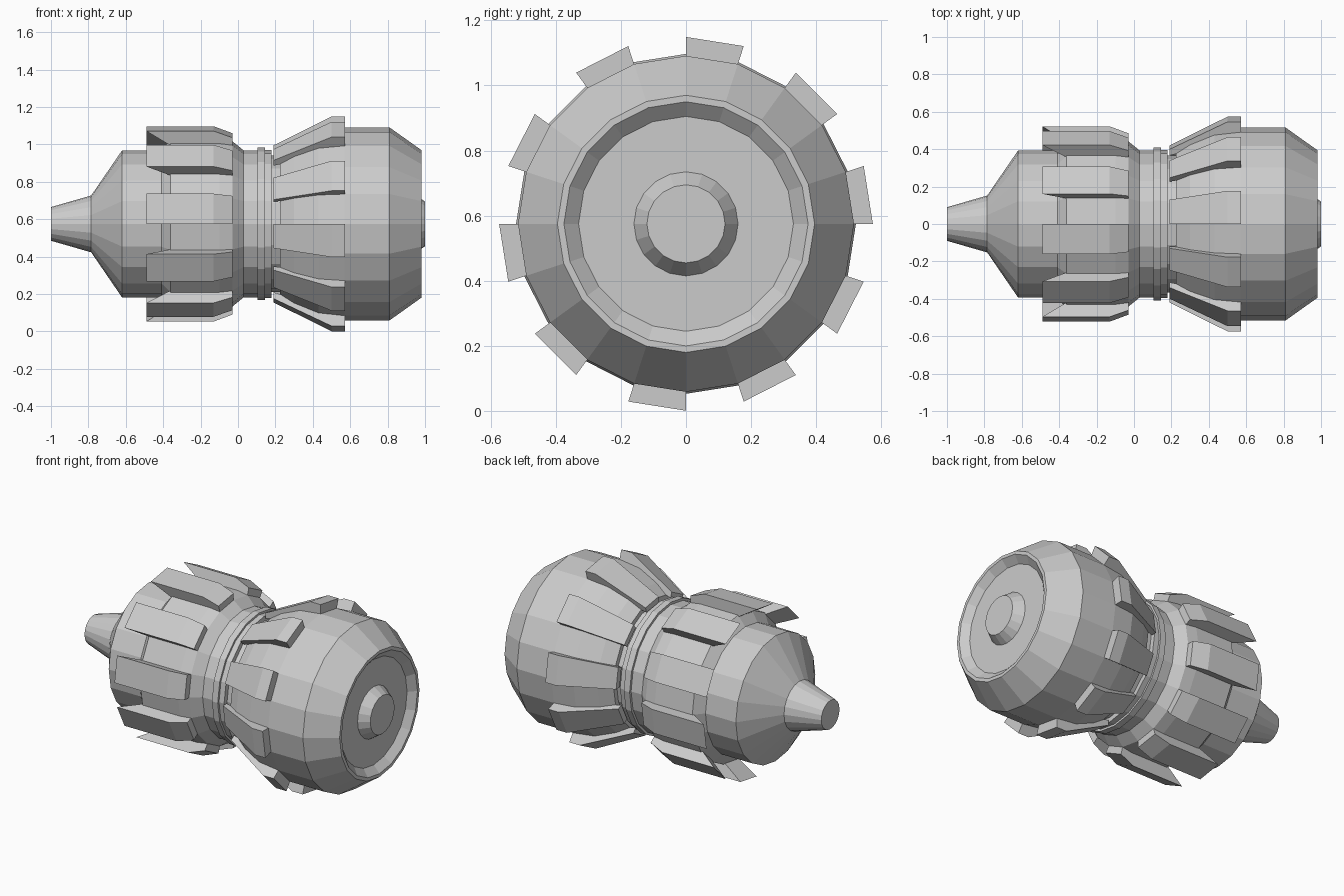
import bpy, bmesh
from math import sin, cos, radians

if "Cube" in bpy.data.objects:
    bpy.data.objects.remove(bpy.data.objects["Cube"])

CZ = 0.575          # height of the long axis
SIDES = 20
STEP = 360 / SIDES


def point(x, r, deg):
    """Point at radius r around the x axis; 0 deg is up, 90 deg is +y."""
    a = radians(deg)
    return (x, r * sin(a), CZ + r * cos(a))


def finish(name, bm):
    bmesh.ops.recalc_face_normals(bm, faces=bm.faces[:])
    mesh = bpy.data.meshes.new(name)
    bm.to_mesh(mesh)
    bm.free()
    ob = bpy.data.objects.new(name, mesh)
    bpy.context.collection.objects.link(ob)
    return ob


def lathe(name, profile):
    """Closed flat-faced solid turned around the x axis."""
    bm = bmesh.new()
    rings = [[bm.verts.new(point(x, r, i * STEP)) for i in range(SIDES)]
             for x, r in profile]
    for a, b in zip(rings, rings[1:]):
        for i in range(SIDES):
            j = (i + 1) % SIDES
            bm.faces.new((a[i], a[j], b[j], b[i]))
    bm.faces.new(rings[0])
    bm.faces.new(rings[-1])
    return finish(name, bm)


def fin_ring(name, profile, start):
    """Ten fins, each covering one facet, on every second facet."""
    bm = bmesh.new()
    n = len(profile)
    for k in range(10):
        a0 = start + 36 * k
        s0 = [bm.verts.new(point(x, r, a0)) for x, r in profile]
        s1 = [bm.verts.new(point(x, r, a0 + STEP)) for x, r in profile]
        bm.faces.new(s0)
        bm.faces.new(s1[::-1])
        for i in range(n):
            j = (i + 1) % n
            bm.faces.new((s0[i], s1[i], s1[j], s0[j]))
    return finish(name, bm)


# Main body: nose, rear drum, ringed waist, front drum, dished end with hub
lathe("body", [
    (-1.0, 0.09), (-0.785, 0.152), (-0.62, 0.393),
    (-0.41, 0.393), (-0.36, 0.452), (-0.10, 0.452), (-0.03, 0.442),
    (0.03, 0.393), (0.105, 0.393), (0.105, 0.408), (0.145, 0.408),
    (0.145, 0.395), (0.18, 0.395), (0.18, 0.365), (0.225, 0.365),
    (0.225, 0.395), (0.30, 0.445), (0.43, 0.50), (0.57, 0.516),
    (0.81, 0.516), (0.98, 0.395), (0.98, 0.375), (0.94, 0.33),
    (0.94, 0.16), (1.0, 0.12)])

# Rear fins with overhanging wedge tips
fin_ring("rear_fins", [
    (-0.49, 0.522), (-0.13, 0.522), (-0.03, 0.485),
    (-0.03, 0.43), (-0.36, 0.44)], -STEP)

# Front fins flaring outward along the front drum
fin_ring("front_fins", [
    (0.19, 0.42), (0.50, 0.574), (0.572, 0.574),
    (0.572, 0.50), (0.43, 0.48), (0.28, 0.41), (0.19, 0.385)], 0)
